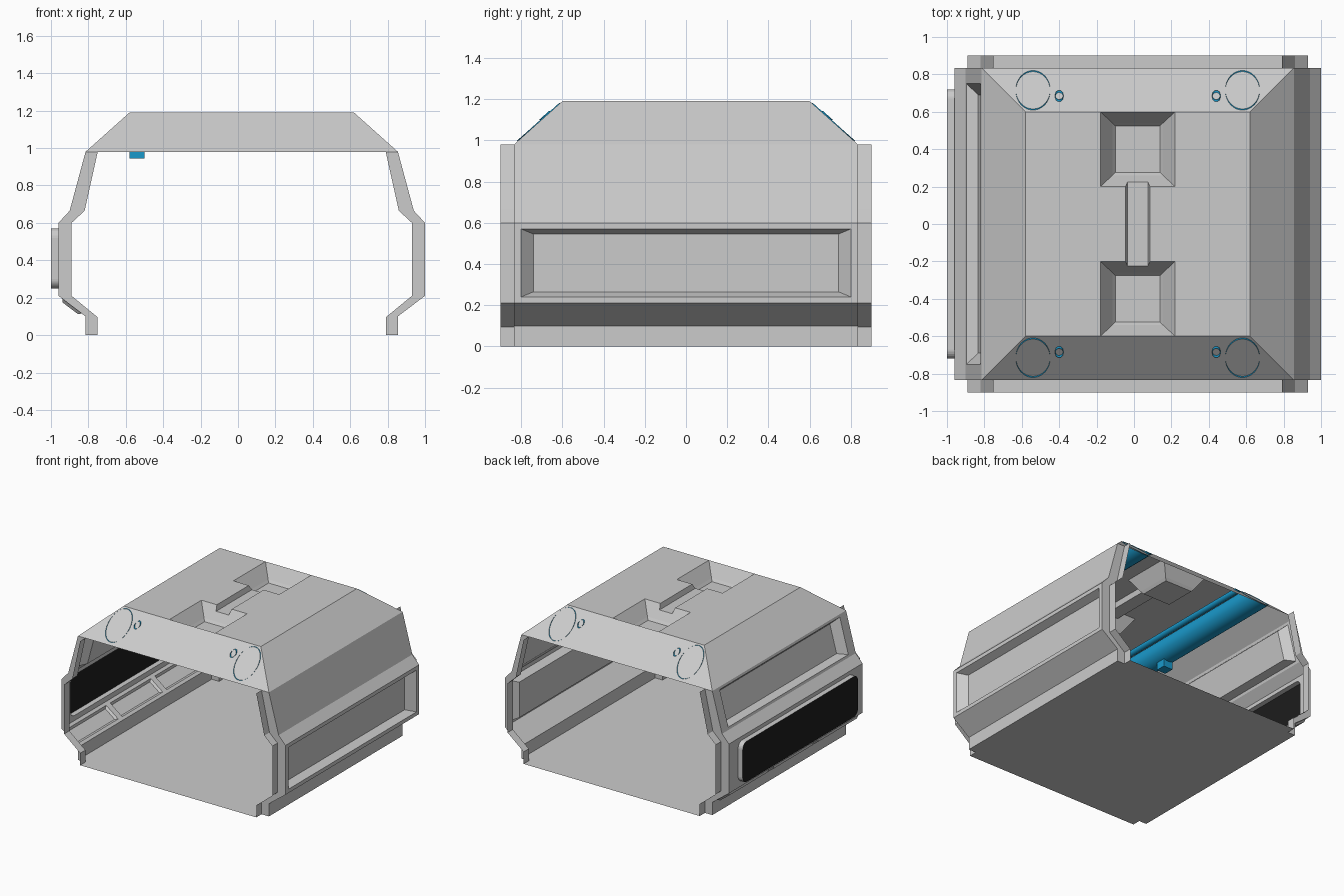
import bpy, bmesh
from math import sin, cos, pi
from mathutils import Vector as V

if "Cube" in bpy.data.objects:
    bpy.data.objects.remove(bpy.data.objects["Cube"])

CX, E, F = 0.02, 0.835, 0.9            # section centre, body half length, lip half length
TOP, EAVE, RIM = 1.19, 0.98, 0.6       # roof heights and flat roof half size
P = [(.835, 0), (.835, .1), (.98, .21), (.98, .6), (.92, .665), (.835, EAVE)]   # outer profile
Q = [(.77, 0), (.77, .095), (.91, .21), (.91, .6), (.84, .665), (.77, EAVE)]    # inner profile


def material(name, rgb):
    m = bpy.data.materials.new(name)
    m.diffuse_color = (*rgb, 1)
    m.use_nodes = True
    m.node_tree.nodes["Principled BSDF"].inputs["Base Color"].default_value = m.diffuse_color
    return m


def finish(bm, name, mat=None):
    bmesh.ops.remove_doubles(bm, verts=bm.verts, dist=1e-4)
    bmesh.ops.recalc_face_normals(bm, faces=bm.faces)
    me = bpy.data.meshes.new(name)
    bm.to_mesh(me)
    bm.free()
    ob = bpy.data.objects.new(name, me)
    ob.location.x = CX
    bpy.context.collection.objects.link(ob)
    if mat:
        me.materials.append(mat)
    return ob


def poly(bm, *pts):
    return bm.faces.new([bm.verts.new(p) for p in pts])


def panel(bm, o, u, v, rings=(), skip=None):
    """Quad o,u,v with concentric steps (margin along u, margin along v, depth)."""
    o, u, v = V(o), V(u), V(v)
    n, a, b = u.cross(v).normalized(), u.normalized(), v.normalized()
    loops = []
    for mu, mv, d in [(0, 0, 0), *rings]:
        c = o - n * d
        loops.append([c + a*mu + b*mv, c + u - a*mu + b*mv,
                      c + u + v - a*mu - b*mv, c + v + a*mu - b*mv])
    for k, (l0, l1) in enumerate(zip(loops, loops[1:])):
        for i in range(4):
            if not (k == 0 and i == skip):
                j = (i + 1) % 4
                poly(bm, l0[i], l0[j], l1[j], l1[i])
    poly(bm, *loops[-1])


def rounded_rect(x, hy, z0, z1, r, n=6):
    pts = []
    for k, (cy, cz) in enumerate([(hy-r, z1-r), (r-hy, z1-r), (r-hy, z0+r), (hy-r, z0+r)]):
        for i in range(n + 1):
            t = (k + i / n) * pi / 2
            pts.append((x, cy + r*cos(t), cz + r*sin(t)))
    return pts


blue = material("pipe_blue", (.01, .32, .6))
black = material("window_black", (.012, .012, .012))

# Side walls, end rings and lips
bm = bmesh.new()
for s in (1, -1):
    for i in range(5):
        (x0, z0), (x1, z1) = P[i], P[i + 1]
        o, u, v = V((s*x0, -s*E, z0)), V((0, s*2*E, 0)), V((s*(x1-x0), 0, z1-z0))
        if s == 1 and i == 2:      # recessed belt panel
            panel(bm, o, u, v, [(.035, .03, 0), (.095, .055, .06)])
        elif s == -1 and i == 4:   # recessed upper panel
            panel(bm, o, u, v, [(.085, .02, 0), (.145, .05, .055)])
        elif s == -1 and i == 1:   # three small lower panels
            for k in range(3):
                panel(bm, o + u*k/3, u/3, v, [(.025, .025, 0), (.04, .04, -.015)])
        elif s == -1 and i == 2:   # belt with rounded window opening
            edges = []
            for loop in ([o, o+u, o+u+v, o+v], rounded_rect(-.98, .72, .25, .57, .05)):
                vs = [bm.verts.new(p) for p in loop]
                edges += [bm.edges.new((vs[j-1], vs[j])) for j in range(len(vs))]
            bmesh.ops.triangle_fill(bm, use_beauty=True, edges=edges)
        else:
            panel(bm, o, u, v)
        (a0, c0), (a1, c1) = Q[i], Q[i + 1]
        for e in (1, -1):
            poly(bm, (s*x0, e*E, z0), (s*x1, e*E, z1), (s*a1, e*E, c1), (s*a0, e*E, c0))
            poly(bm, (s*a0, e*E, c0), (s*a1, e*E, c1), (s*a1, e*F, c1), (s*a0, e*F, c0))

# Floor with notched corners
poly(bm, (-.77, -F, 0), (.77, -F, 0), (.77, -E, 0), (.835, -E, 0), (.835, E, 0), (.77, E, 0),
     (.77, F, 0), (-.77, F, 0), (-.77, E, 0), (-.835, E, 0), (-.835, -E, 0), (-.77, -E, 0))
finish(bm, "walls_and_floor")

# Hipped roof with two recesses joined by a groove
bm = bmesh.new()
D, G, H = .1, .04, .2
for s in (1, -1):
    poly(bm, (-E, s*E, EAVE), (E, s*E, EAVE), (RIM, s*RIM, TOP), (-RIM, s*RIM, TOP))
    poly(bm, (s*E, -E, EAVE), (s*E, E, EAVE), (s*RIM, RIM, TOP), (s*RIM, -RIM, TOP))
    poly(bm, (s*H, -RIM, TOP), (s*RIM, -RIM, TOP), (s*RIM, RIM, TOP), (s*H, RIM, TOP))
    poly(bm, (s*.065, -H, TOP), (s*H, -H, TOP), (s*H, H, TOP), (s*.065, H, TOP))
    y0 = H if s > 0 else -RIM
    panel(bm, (-H, y0, TOP), (2*H, 0, 0), (0, RIM - H, 0),
          [(.065, .06, D), (.08, .075, D + .02)], skip=0 if s > 0 else 2)
    g = H + .06*G/D
    poly(bm, (-H, s*H, TOP), (-.065, s*H, TOP), (-.055, s*g, TOP-G), (.055, s*g, TOP-G),
         (.065, s*H, TOP), (H, s*H, TOP), (.135, s*.26, TOP-D), (-.135, s*.26, TOP-D))
    poly(bm, (s*.065, -H, TOP), (s*.065, H, TOP), (s*.055, g, TOP-G), (s*.055, -g, TOP-G))
poly(bm, (-.055, -g, TOP-G), (.055, -g, TOP-G), (.055, g, TOP-G), (-.055, g, TOP-G))
finish(bm, "roof")

# Side window: rim and black pane
outer, inner = (rounded_rect(x, .72, .25, .57, .05) for x in (-1.02, -.98))
bm = bmesh.new()
for i in range(len(outer)):
    poly(bm, outer[i-1], outer[i], inner[i], inner[i-1])
finish(bm, "window_rim")
bm = bmesh.new()
poly(bm, *outer)
finish(bm, "window_pane", black)


# Open pipes under the roof, ends cut along the end slopes
def pipe(name, cx, cz, r, out, n=32):
    bm = bmesh.new()
    ends = []
    for i in range(n):
        t = 2*pi*i/n
        z = cz + r*sin(t)
        y = E - (z - EAVE)*(E - RIM)/(TOP - EAVE) + out
        ends.append([(cx + r*cos(t), y, z), (cx + r*cos(t), -y, z)])
    for i in range(n):
        poly(bm, ends[i-1][0], ends[i][0], ends[i][1], ends[i-1][1])
    for f in bm.faces:
        f.smooth = True
    finish(bm, name, blue)


for side, s in (("left", -1), ("right", 1)):
    pipe("large_pipe_" + side, s*.56, 1.09, .092, .006)
    pipe("small_pipe_" + side, s*.42, 1.12, .022, .012, 16)

# Small block hanging under the left pipe
bm = bmesh.new()
bmesh.ops.create_cube(bm, size=1)
for v in bm.verts:
    v.co = V((-.56 + v.co.x*.08, -.3 + v.co.y*.08, .975 + v.co.z*.06))
finish(bm, "pipe_block", blue)
